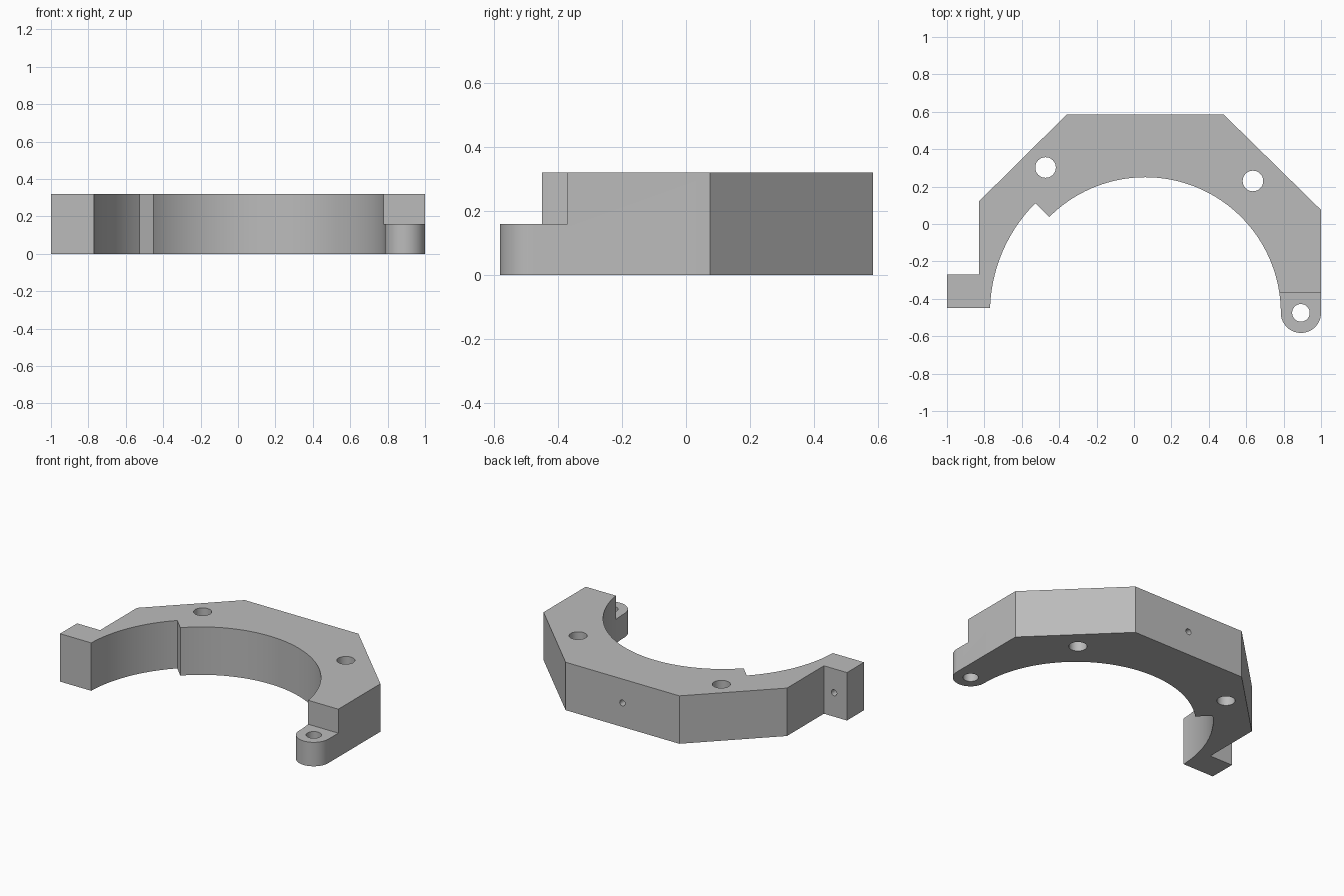
import bpy, bmesh, math
from mathutils import Matrix, Vector

cube = bpy.data.objects.get("Cube")
if cube:
    bpy.data.objects.remove(cube, do_unlink=True)

HEIGHT, STEP = 0.32, 0.16
CENTRE = (0.06, -0.475)      # centre of the bore
INNER, OUTER = 0.725, 0.83   # bore radius right and left of the notch
LUG_R = 0.1075
LUG = (1 - LUG_R, CENTRE[1])

grey = bpy.data.materials.new("plain grey")
grey.use_nodes = True
grey.diffuse_color = (0.5, 0.5, 0.5, 1)
grey.node_tree.nodes["Principled BSDF"].inputs["Base Color"].default_value = (0.5, 0.5, 0.5, 1)


def arc(centre, radius, start, end, steps):
    """Points along an arc, angles in degrees."""
    angles = [math.radians(start + (end - start) * i / steps) for i in range(steps + 1)]
    return [(centre[0] + radius * math.cos(a), centre[1] + radius * math.sin(a)) for a in angles]


def finish(name, bm):
    bmesh.ops.recalc_face_normals(bm, faces=bm.faces)
    mesh = bpy.data.meshes.new(name)
    bm.to_mesh(mesh)
    bm.free()
    obj = bpy.data.objects.new(name, mesh)
    bpy.context.collection.objects.link(obj)
    mesh.materials.append(grey)
    return obj


def extrude(name, points, height):
    bm = bmesh.new()
    face = bm.faces.new([bm.verts.new((x, y, 0)) for x, y in points])
    top = bmesh.ops.extrude_face_region(bm, geom=[face])["geom"]
    bmesh.ops.translate(bm, vec=(0, 0, height),
                        verts=[v for v in top if isinstance(v, bmesh.types.BMVert)])
    return finish(name, bm)


def drill(name, position, radius, depth, axis="Z"):
    bm = bmesh.new()
    turn = Matrix.Rotation(math.pi / 2, 4, "X") if axis == "Y" else Matrix()
    bmesh.ops.create_cone(bm, cap_ends=True, segments=40, radius1=radius, radius2=radius,
                          depth=depth, matrix=Matrix.Translation(position) @ turn)
    return finish(name, bm)


def block(name, low, high):
    bm = bmesh.new()
    low, high = Vector(low), Vector(high)
    bmesh.ops.create_cube(bm, size=1, matrix=Matrix.Translation((low + high) / 2)
                          @ Matrix.Diagonal((*(high - low), 1)))
    return finish(name, bm)


# Bracket outline: faceted back, side arm, notched bore and rounded lug
end_angle = 180 - math.degrees(math.asin(0.025 / OUTER))
outline = [(-1, -0.45), (-1, -0.27), (-0.83, -0.27), (-0.83, 0.12),
           (-0.36, 0.585), (0.48, 0.585), (1, 0.075)]
outline += arc(LUG, LUG_R, 0, -180, 32)
outline += arc(CENTRE, INNER, 0, 135, 72)[1:]
outline += arc(CENTRE, OUTER, 135, end_angle, 24)
bracket = extrude("bracket", outline, HEIGHT)

# Step above the lug, through holes and blind screw holes
cutters = [
    block("lug_step", (0.6, -0.8, STEP), (1.2, -0.37, 0.5)),
    drill("lug_hole", (*LUG, 0.1), 0.047, 1),
    drill("right_hole", (-0.473, 0.302, 0.1), 0.055, 1),
    drill("left_hole", (0.636, 0.23, 0.1), 0.055, 1),
    drill("back_screw_hole", (CENTRE[0], 0.585, STEP), 0.02, 0.3, "Y"),
    drill("arm_screw_hole", (-0.905, -0.27, STEP), 0.02, 0.2, "Y"),
]
bpy.context.view_layer.objects.active = bracket
for cutter in cutters:
    cutter.hide_render = True
    cut = bracket.modifiers.new(cutter.name, "BOOLEAN")
    cut.operation, cut.solver, cut.object = "DIFFERENCE", "EXACT", cutter
    bpy.ops.object.modifier_apply(modifier=cut.name)
    bpy.data.objects.remove(cutter, do_unlink=True)

# Smooth curved walls, sharp corners
bpy.ops.object.select_all(action="DESELECT")
bracket.select_set(True)
bpy.ops.object.shade_smooth_by_angle(angle=math.radians(25))
